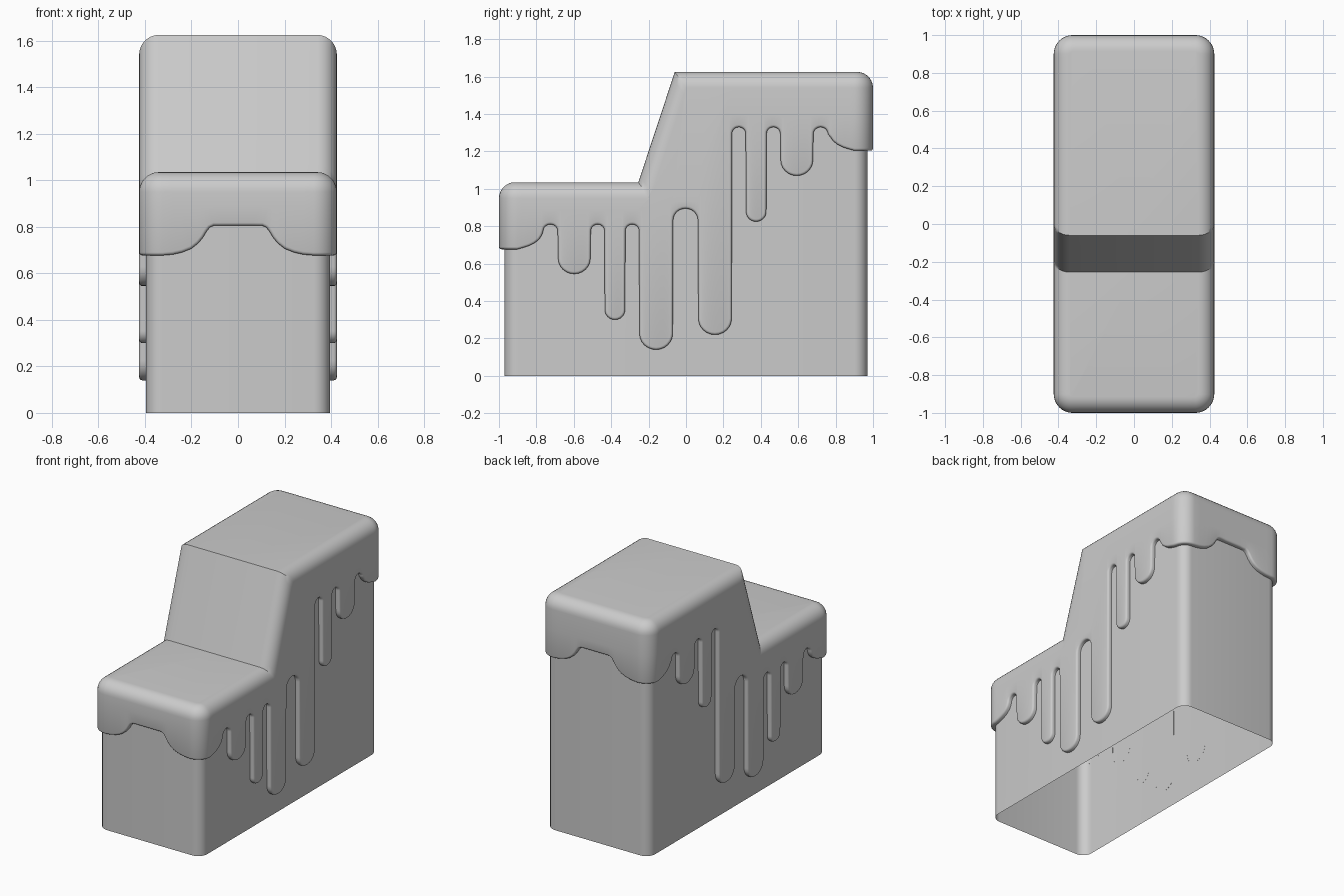
import bpy
from math import pi, sin, cos, hypot

if "Cube" in bpy.data.objects:
    bpy.data.objects.remove(bpy.data.objects["Cube"])

# Outer plan (rounded rectangle) and stepped roof profile
HX, HY, R = 0.425, 1.0, 0.10
FILLET = 0.085
KINKS = (-0.255, -0.06)
LOW, HIGH = 1.035, 1.625
ARC = pi * R / 2
S0 = (HX - R) + ARC + (HY - R)      # path position of y = 0 on the side
LENGTH = 2 * S0                     # front centre -> side -> back centre


def interp(v, pts):
    if v <= pts[0][0]:
        return pts[0][1]
    for (a, p), (b, q) in zip(pts, pts[1:]):
        if v <= b:
            return p + (q - p) * (v - a) / (b - a)
    return pts[-1][1]


def plan(s, inset):
    """Half of the rounded rectangle, walked from front centre to back centre."""
    if s > S0:
        x, y = plan(LENGTH - s, inset)
        return x, -y
    a = HX - R
    if s < a:
        return s, -HY + inset
    if s < a + ARC:
        t = (s - a) / R
        r = R - inset
        return a + r * sin(t), -(HY - R) - r * cos(t)
    return HX - inset, s - S0


def roof(s, inset, o):
    """Point on the stepped roof, lowered by o along its normal."""
    x, y = plan(s, inset)
    k0, k1 = KINKS
    run, rise = k1 - k0, HIGH - LOW
    d = o * (hypot(run, rise) - run) / rise
    y = interp(y, [(-HY, -HY), (-0.8, -0.8), (k0, k0 + d), (k1, k1 + d), (0.8, 0.8), (HY, HY)])
    return x, y, interp(y, [(k0 + d, LOW - o), (k1 + d, HIGH - o)])


def snap_kinks(path):
    """Move the closest columns exactly onto the roof bends."""
    path, hits = list(path), []
    for k in KINKS:
        i = min(range(len(path)), key=lambda j: abs(path[j] - S0 - k))
        path[i] = S0 + k
        hits.append(i)
    return path, hits


def build(name, rows, hits):
    """Skin the rows, close the roof with three faces, mirror to the other side."""
    n = len(rows[0])
    verts = [p for row in rows for p in row]
    faces = [(r * n + i, r * n + i + 1, (r + 1) * n + i + 1, (r + 1) * n + i)
             for r in range(len(rows) - 1) for i in range(n - 1)]
    top = (len(rows) - 1) * n
    a, b = hits
    ca, cb = len(verts), len(verts) + 1
    for h in hits:
        verts.append((0, rows[-1][h][1], rows[-1][h][2]))
    faces.append([top + i for i in range(a + 1)] + [ca])
    faces.append([top + i for i in range(a, b + 1)] + [cb, ca])
    faces.append([top + i for i in range(b, n)] + [cb])
    mesh = bpy.data.meshes.new(name)
    mesh.from_pydata(verts, [], faces)
    mesh.update()
    ob = bpy.data.objects.new(name, mesh)
    bpy.context.collection.objects.link(ob)
    bpy.ops.object.select_all(action='DESELECT')
    ob.select_set(True)
    bpy.context.view_layer.objects.active = ob
    bpy.ops.object.shade_smooth_by_angle(angle=0.75)
    mod = ob.modifiers.new("Mirror", 'MIRROR')
    mod.merge_threshold = 0.0005
    return ob


# Dripping lower edge, as (path position, height)
end_edge = [(0, .805), (.06, .805), (.105, .805), (.122, .797), (.135, .78), (.15, .755),
            (.17, .73), (.20, .706), (.24, .69), (.28, .681), (HX - R, .677)]
end_edge += [(HX - R + ARC * i / 8, .677) for i in range(1, 9)]
end_edge += [(S0 + y, z) for y, z in ((-.875, .684), (-.84, .695), (-.81, .71),
                                      (-.785, .73), (-.772, .75))]
edge = list(end_edge)
bounds = [-.765, -.685, -.51, -.435, -.325, -.25, -.07, .065, .245, .32, .43, .505, .68, .76]
levels = [.81, .545, .81, .30, .81, .14, .895, .22, 1.33, .825, 1.33, 1.07, 1.33]
for i, z in enumerate(levels):
    c, w = (bounds[i] + bounds[i + 1]) / 2, (bounds[i + 1] - bounds[i]) / 2
    sign = 1 if i % 2 == 0 else -1          # gaps arch up, drips hang down
    for j in range(13):
        t = pi * j / 12
        edge.append((S0 + c - (w - .001) * cos(t), z - sign * .95 * w * (1 - sin(t))))
edge += [(LENGTH - s, z + .527) for s, z in reversed(end_edge)]


def offset_edge(d):
    out = []
    for i, (s, z) in enumerate(edge):
        p, q = edge[max(i - 1, 0)], edge[min(i + 1, len(edge) - 1)]
        ts, tz = q[0] - p[0], q[1] - p[1]
        if i in (0, len(edge) - 1):
            tz = 0
        m = hypot(ts, tz)
        out.append((s - d * tz / m, z + d * ts / m))
    return out


# Icing cap: rounded rim, wall, then filleted top
rows = []
for inset, d in ((.0305, 0), (.013, 0), (.0065, .002), (.002, .0065), (0, .013)):
    rows.append([(*plan(s, inset), z) for s, z in offset_edge(d)])
columns, hits = snap_kinks([s for s, z in offset_edge(.013)])
belt = [(-.25, .89), (-.05, .935), (.065, .935), (.2, 1.40)]
rows.append([(*plan(s, 0), interp(s - S0, belt)) for s in columns])
for i in range(8):
    t = pi / 2 * i / 7
    inset, o = FILLET * (1 - cos(t)), FILLET * (1 - sin(t))
    rows.append([roof(s, inset, o) for s in columns])
build("icing_cap", rows, hits)

# Body shell: open underneath, roof just below the icing
path = [0] + [HX - R + ARC * i / 8 for i in range(9)] + [S0 + KINKS[0], S0 + KINKS[1]]
path += [LENGTH - HX + R - ARC * i / 8 for i in range(8, -1, -1)] + [LENGTH]
path, hits = snap_kinks(path)
build("cake_body", [[(*plan(s, .03), 0) for s in path],
                    [roof(s, .03, .03) for s in path]], hits)
